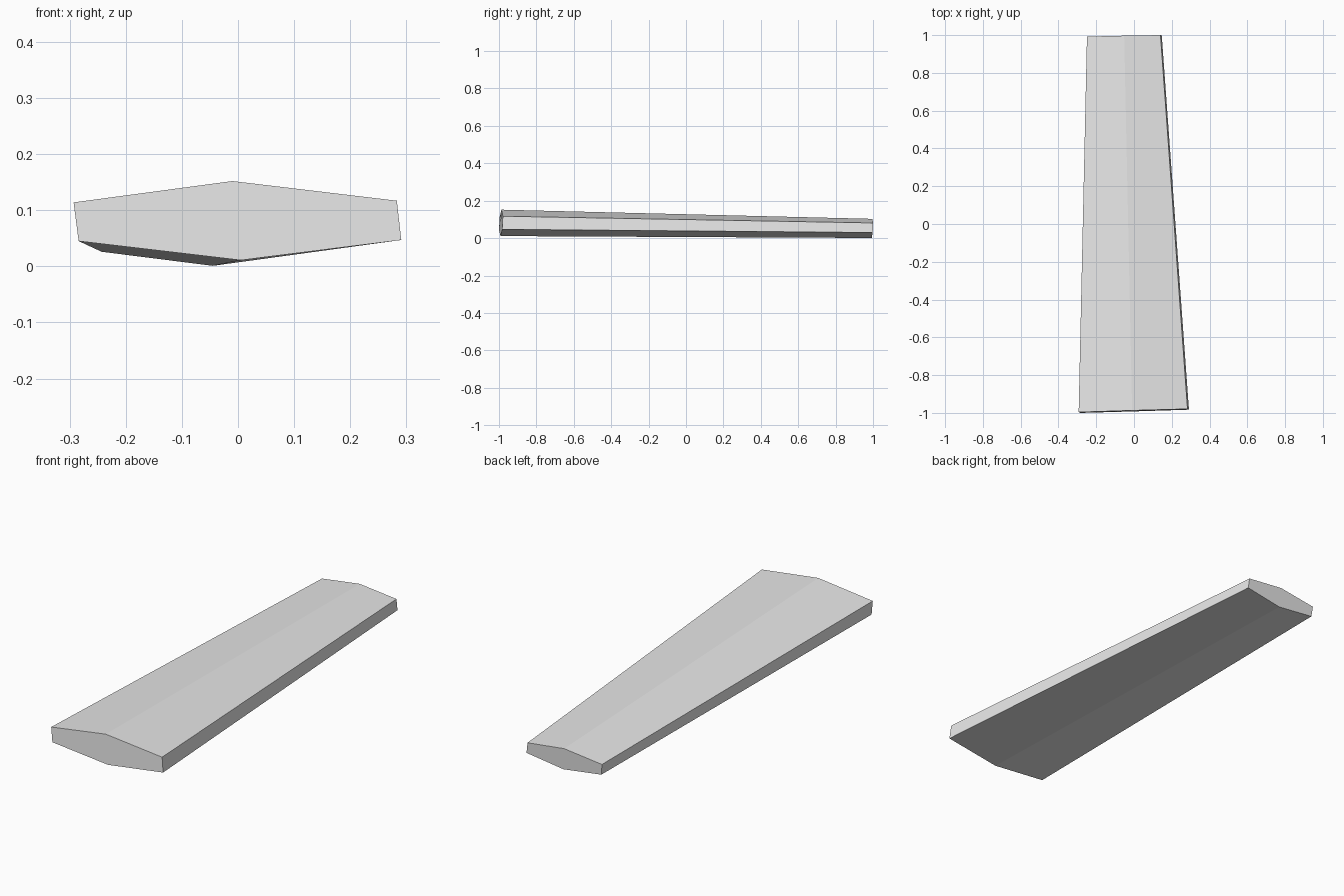
import bpy
import bmesh

cube = bpy.data.objects.get("Cube")
if cube:
    bpy.data.objects.remove(cube, do_unlink=True)

# Plain grey material
grey = bpy.data.materials.new("light_grey")
grey.use_nodes = True
colour = (0.8, 0.8, 0.8, 1)
grey.diffuse_color = colour
grey.node_tree.nodes["Principled BSDF"].inputs["Base Color"].default_value = colour

# Six-sided end sections of the tapered blade, running round from the upper left edge
root = [(-0.293, -0.996, 0.114), (-0.01, -0.987, 0.152), (0.283, -0.979, 0.117),
        (0.291, -0.983, 0.047), (0.005, -0.992, 0.011), (-0.284, -1.0, 0.045)]
tip = [(-0.249, 0.992, 0.078), (-0.052, 0.997, 0.103), (0.14, 1.0, 0.081),
       (0.147, 0.998, 0.03), (-0.045, 0.993, 0.001), (-0.243, 0.988, 0.026)]

# Loft the skin between the sections and cap both ends
bm = bmesh.new()
a = [bm.verts.new(p) for p in root]
b = [bm.verts.new(p) for p in tip]
for i in range(len(a)):
    j = (i + 1) % len(a)
    bm.faces.new((a[i], a[j], b[j], b[i]))
bm.faces.new(a)
bm.faces.new(b)
bmesh.ops.recalc_face_normals(bm, faces=bm.faces[:])

mesh = bpy.data.meshes.new("tapered_blade")
bm.to_mesh(mesh)
bm.free()
mesh.materials.append(grey)
blade = bpy.data.objects.new("tapered_blade", mesh)
bpy.context.scene.collection.objects.link(blade)
